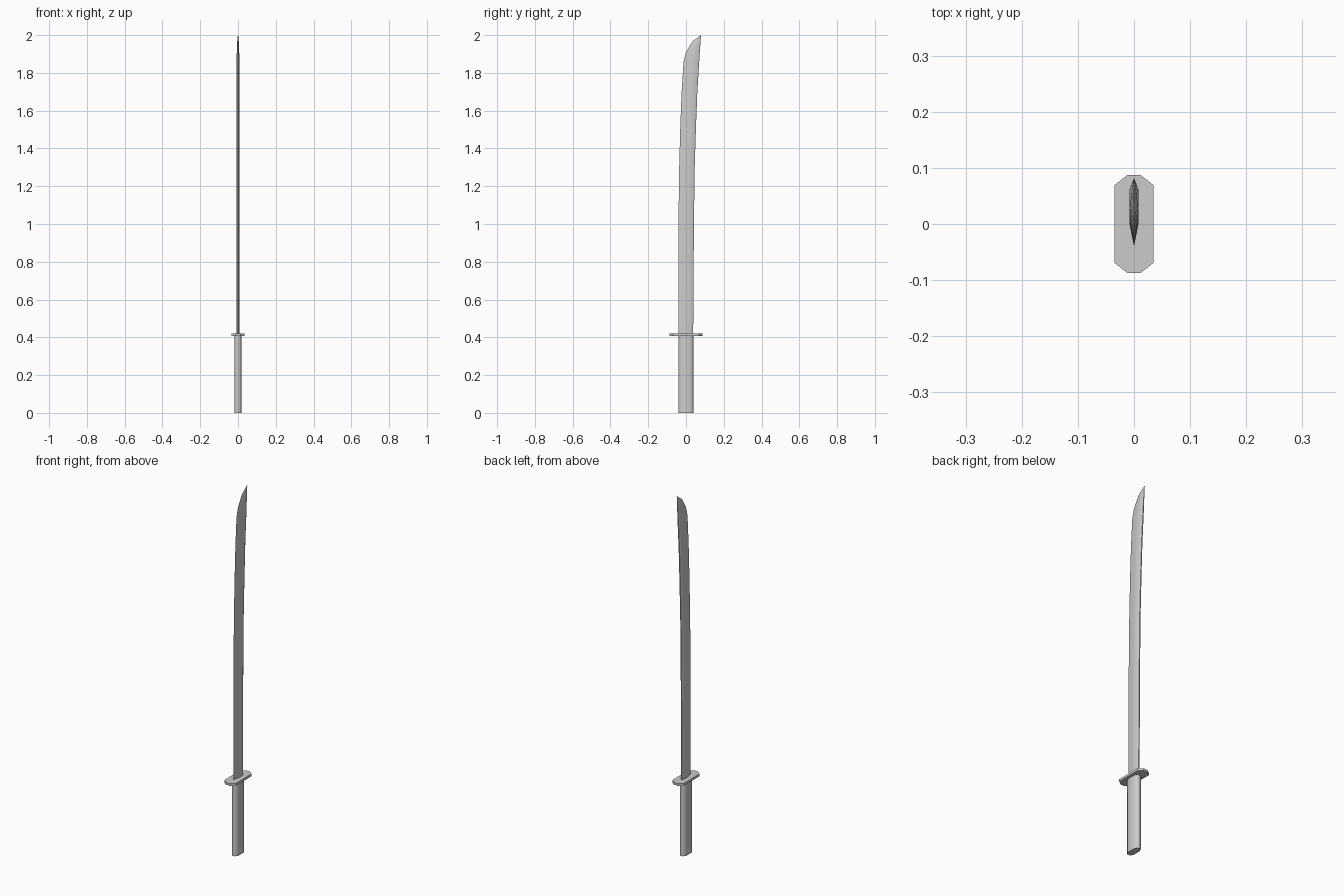
import bpy, bmesh, math

if "Cube" in bpy.data.objects:
    bpy.data.objects.remove(bpy.data.objects["Cube"])


def loft(name, rings, angle=50):
    """Skin a stack of equal-length point rings and cap both ends."""
    bm = bmesh.new()
    loops = [[bm.verts.new(p) for p in ring] for ring in rings]
    n = len(loops[0])
    for a, b in zip(loops, loops[1:]):
        for i in range(n):
            j = (i + 1) % n
            bm.faces.new((a[i], a[j], b[j], b[i]))
    bm.faces.new(loops[0][::-1])
    bm.faces.new(loops[-1])
    bmesh.ops.recalc_face_normals(bm, faces=bm.faces[:])
    mesh = bpy.data.meshes.new(name)
    bm.to_mesh(mesh)
    bm.free()
    obj = bpy.data.objects.new(name, mesh)
    bpy.context.collection.objects.link(obj)
    bpy.ops.object.select_all(action='DESELECT')
    obj.select_set(True)
    bpy.context.view_layer.objects.active = obj
    bpy.ops.object.shade_smooth_by_angle(angle=math.radians(angle))
    return obj


def octagon(x, y, end_x, side_y, z):
    """Rectangle with cut corners, mirrored in x and y."""
    quarter = [(x, side_y), (end_x, y)]
    half = quarter + [(-a, b) for a, b in reversed(quarter)]
    return [(a, b, z) for a, b in half + [(-a, -b) for a, b in half]]


# Handle and guard
loft("handle", [octagon(0.0185, 0.04, 0.009, 0.024, z) for z in (0, 0.408)], 60)
loft("guard", [octagon(0.035, 0.087, 0.012, 0.069, z) for z in (0.408, 0.421)], 30)


def blade_ring(edge_y, edge_z, spine_y, spine_z, half_width):
    """Wedge section: sharp edge, flat sides, chamfered spine."""
    depth = spine_y - edge_y

    def point(x, t):
        return (x * half_width, edge_y + t * depth, edge_z + t * (spine_z - edge_z))
    side = [(1, 0.5), (1, 0.89), (0.35, 1)]
    return ([point(0, 0)] + [point(x, t) for x, t in side]
            + [point(-x, t) for x, t in reversed(side)])


# Curved blade, sections tilting into the pointed tip
loft("blade", [blade_ring(*s) for s in [
    (-0.040, 0.415, 0.038, 0.415, 0.008),
    (-0.040, 1.00, 0.042, 1.00, 0.008),
    (-0.036, 1.30, 0.046, 1.30, 0.008),
    (-0.030, 1.52, 0.053, 1.52, 0.008),
    (-0.023, 1.70, 0.060, 1.70, 0.008),
    (-0.013, 1.86, 0.070, 1.86, 0.008),
    (0.000, 1.91, 0.073, 1.91, 0.0065),
    (0.035, 1.968, 0.077, 1.968, 0.004),
    (0.078, 1.999, 0.080, 2.00, 0.001),
]])
